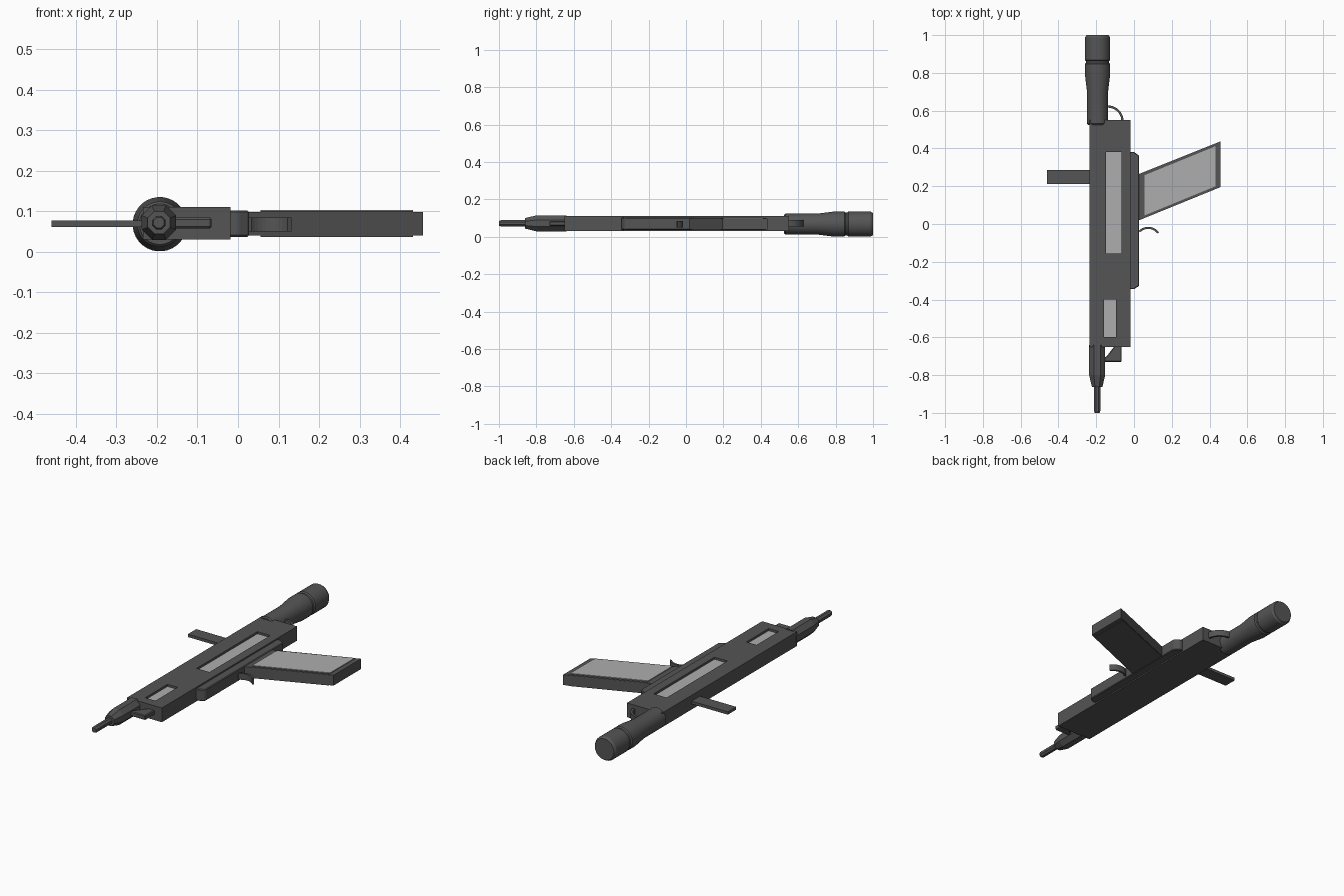
import bpy, bmesh, math
from mathutils import Matrix

if "Cube" in bpy.data.objects:
    bpy.data.objects.remove(bpy.data.objects["Cube"])


def material(name, v):
    m = bpy.data.materials.new(name)
    m.diffuse_color = (v, v, v, 1)
    m.use_nodes = True
    m.node_tree.nodes["Principled BSDF"].inputs["Base Color"].default_value = m.diffuse_color
    return m


DARK = material("dark_grey", 0.09)
LIGHT = material("light_grey", 0.42)


def finish(name, bm, mat):
    bmesh.ops.recalc_face_normals(bm, faces=bm.faces)
    me = bpy.data.meshes.new(name)
    bm.to_mesh(me)
    bm.free()
    me.materials.append(mat)
    ob = bpy.data.objects.new(name, me)
    bpy.context.collection.objects.link(ob)
    return ob


def prism(name, pts, z0, z1, mat=DARK, bevel=0):
    """Extrude an outline in the xy plane from z0 to z1."""
    bm = bmesh.new()
    face = bm.faces.new([bm.verts.new((x, y, z0)) for x, y in pts])
    ext = bmesh.ops.extrude_face_region(bm, geom=[face])
    for v in ext["geom"]:
        if isinstance(v, bmesh.types.BMVert):
            v.co.z = z1
    ob = finish(name, bm, mat)
    if bevel:
        mod = ob.modifiers.new("bevel", "BEVEL")
        mod.width, mod.segments = bevel, 1
    return ob


def box(name, x0, x1, y0, y1, z0, z1, mat=DARK, bevel=0):
    return prism(name, [(x0, y0), (x1, y0), (x1, y1), (x0, y1)], z0, z1, mat, bevel)


def turned(name, profile, x, z, sides, smooth):
    """Rings of (y, radius) around an axis along y, closed at both ends."""
    bm = bmesh.new()
    rings = []
    for y, r in profile:
        angles = [2 * math.pi * (i + 0.5) / sides for i in range(sides)]
        rings.append([bm.verts.new((x + r * math.cos(a), y, z + r * math.sin(a))) for a in angles])
    for a, b in zip(rings, rings[1:]):
        for i in range(sides):
            j = (i + 1) % sides
            bm.faces.new((a[i], a[j], b[j], b[i]))
    bm.faces.new(rings[0])
    bm.faces.new(rings[-1])
    ob = finish(name, bm, DARK)
    if smooth:
        bpy.ops.object.select_all(action="DESELECT")
        ob.select_set(True)
        bpy.context.view_layer.objects.active = ob
        bpy.ops.object.shade_smooth_by_angle(angle=math.radians(30))
    return ob


def arc_strip(name, cx, cy, rx, ry, a0, a1, t, z0, z1, steps=10):
    """Curved flat strip of thickness t."""
    angles = [math.radians(a0 + (a1 - a0) * i / steps) for i in range(steps + 1)]
    outer = [(cx + rx * math.cos(a), cy + ry * math.sin(a)) for a in angles]
    inner = [(cx + (rx - t) * math.cos(a), cy + (ry - t) * math.sin(a)) for a in angles]
    return prism(name, outer + inner[::-1], z0, z1)


# Main body with two sunken windows
body = box("body", -0.235, -0.018, -0.65, 0.55, 0.03, 0.11)
windows = {"long_window": (-0.147, -0.067, -0.157, 0.382),
           "short_window": (-0.158, -0.095, -0.597, -0.4)}
for name, w in windows.items():
    cutter = box(name + "_cutter", *w, 0.095, 0.15)
    cutter.hide_render = True
    cutter.hide_set(True)
    mod = body.modifiers.new(name, "BOOLEAN")
    mod.operation, mod.object, mod.solver = "DIFFERENCE", cutter, "EXACT"
    box(name, *w, 0.09, 0.098, LIGHT)

# Stepped rail along the lower edge of the body
prism("rail", [(-0.03, -0.345), (0.0, -0.345), (0.027, -0.328), (0.027, 0.362),
               (0.0, 0.382), (-0.03, 0.382)], 0.037, 0.102, bevel=0.004)

# Slanted grip with a light panel
prism("grip", [(0.02, 0.017), (0.457, 0.195), (0.457, 0.437), (0.02, 0.262)], 0.04, 0.098)
prism("grip_panel", [(0.055, 0.045), (0.432, 0.2), (0.432, 0.412), (0.055, 0.258)],
      0.09, 0.103, LIGHT)
prism("grip_base", [(0.055, 0.033), (0.432, 0.187), (0.432, 0.425), (0.055, 0.274)], 0.037, 0.1)

# Trigger and rear loop
arc_strip("trigger", 0.075, -0.075, 0.066, 0.06, 30, 140, 0.011, 0.05, 0.085)
arc_strip("rear_loop", -0.14, 0.545, 0.085, 0.083, 0, 90, 0.012, 0.055, 0.09)

# Side handle
box("side_handle", -0.46, -0.225, 0.212, 0.286, 0.061, 0.077)

# Front bracket beside the barrel
prism("front_bracket", [(-0.165, -0.73), (-0.065, -0.73), (-0.065, -0.64), (-0.098, -0.64),
                        (-0.148, -0.705), (-0.165, -0.705)], 0.058, 0.084, bevel=0.004)

# Barrel: faceted sleeve and thin tip
turned("barrel_sleeve", [(-0.64, 0.046), (-0.80, 0.046), (-0.862, 0.03)], -0.195, 0.072, 8, False)
turned("barrel_tip", [(-0.85, 0.018), (-0.99, 0.018), (-1.0, 0.014)], -0.195, 0.072, 8, False)

# Rear cylinder with flare, groove and end cap
turned("rear_cylinder", [(0.525, 0.05), (0.532, 0.056), (0.70, 0.056), (0.79, 0.067),
                         (0.847, 0.067), (0.853, 0.061), (0.862, 0.061), (0.868, 0.067),
                         (0.987, 0.067), (1.0, 0.059)], -0.193, 0.068, 32, True)
